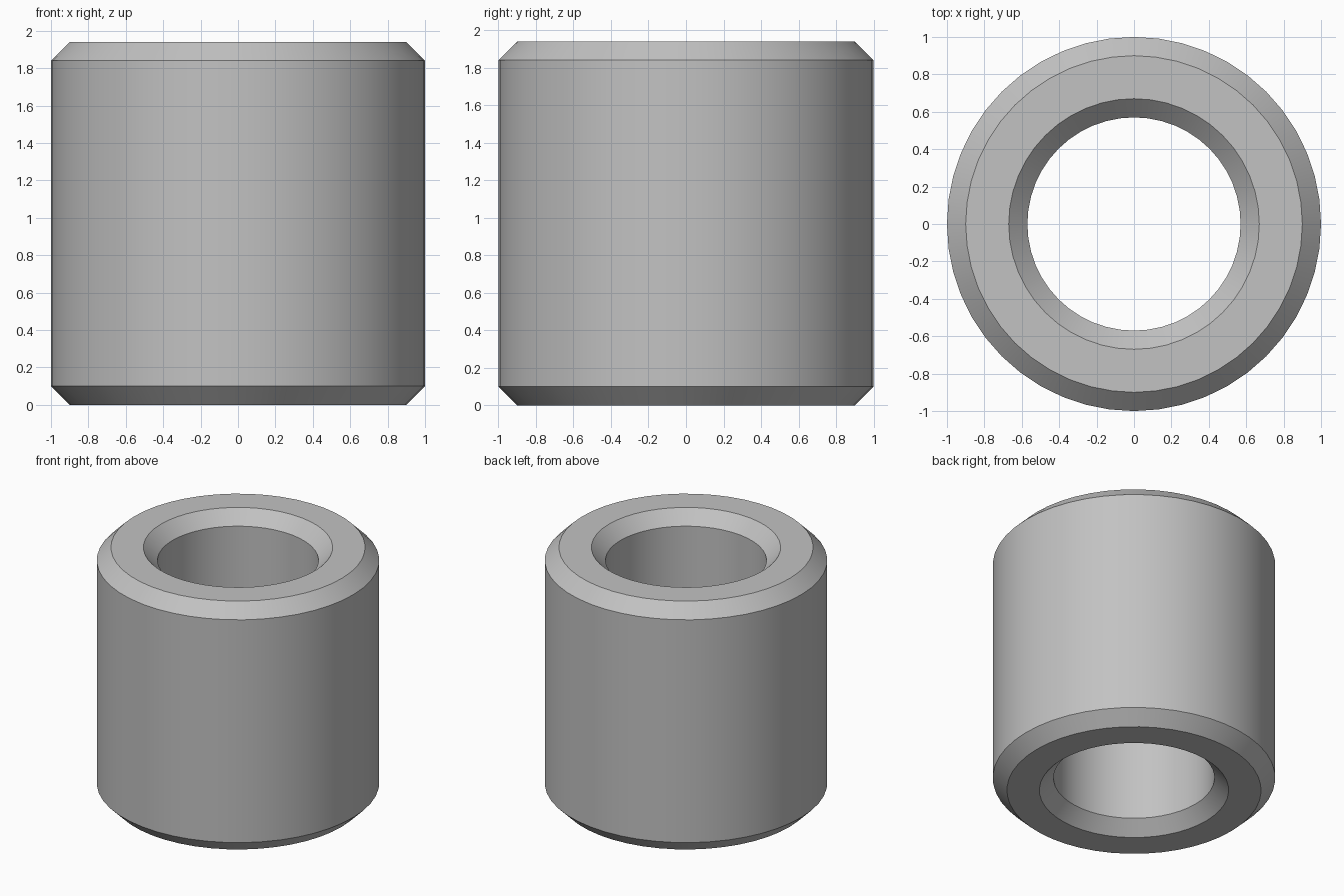
import bpy, bmesh, math

SEGMENTS = 48
OUTER, INNER = 1.0, 0.57
HEIGHT, CHAMFER = 1.94, 0.1

cube = bpy.data.objects.get("Cube")
if cube:
    bpy.data.objects.remove(cube, do_unlink=True)

# Plain grey metal
grey = bpy.data.materials.new("grey metal")
grey.use_nodes = True
colour = (0.54, 0.54, 0.54, 1.0)
grey.diffuse_color = colour
grey.node_tree.nodes["Principled BSDF"].inputs["Base Color"].default_value = colour

# Closed wall section with all four corners chamfered, as (radius, height)
c = CHAMFER
section = [
    (OUTER - c, 0), (OUTER, c), (OUTER, HEIGHT - c), (OUTER - c, HEIGHT),
    (INNER + c, HEIGHT), (INNER, HEIGHT - c), (INNER, c), (INNER + c, 0),
]

# Sweep the section around the z axis
bm = bmesh.new()
rings = []
for i in range(SEGMENTS):
    a = math.tau * i / SEGMENTS
    rings.append([bm.verts.new((r * math.cos(a), r * math.sin(a), z)) for r, z in section])
for i, ring in enumerate(rings):
    following = rings[(i + 1) % SEGMENTS]
    for j in range(len(section)):
        k = (j + 1) % len(section)
        bm.faces.new((ring[j], following[j], following[k], ring[k]))
bmesh.ops.recalc_face_normals(bm, faces=bm.faces)

mesh = bpy.data.meshes.new("bushing")
bm.to_mesh(mesh)
bm.free()
mesh.materials.append(grey)
bushing = bpy.data.objects.new("bushing", mesh)
bpy.context.collection.objects.link(bushing)

# Round walls smooth, chamfer edges sharp
bpy.ops.object.select_all(action="DESELECT")
bushing.select_set(True)
bpy.context.view_layer.objects.active = bushing
bpy.ops.object.shade_smooth_by_angle(angle=math.radians(30))
